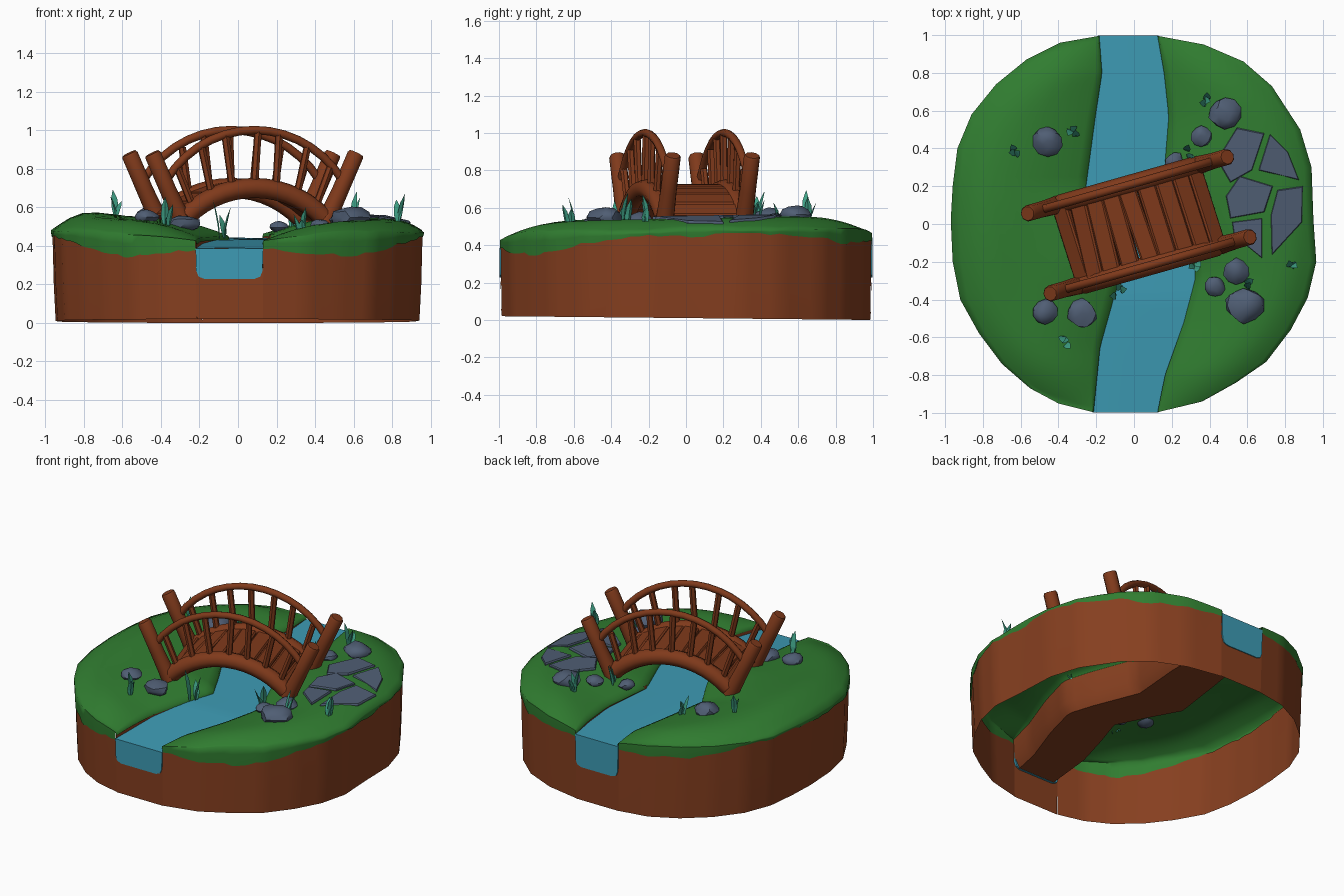
import bpy, bmesh, math, random
from mathutils import Vector, Matrix

if "Cube" in bpy.data.objects:
    bpy.data.objects.remove(bpy.data.objects["Cube"])
random.seed(4)


def material(name, rgb):
    m = bpy.data.materials.new(name)
    m.diffuse_color = (*rgb, 1)
    m.use_nodes = True
    m.node_tree.nodes["Principled BSDF"].inputs["Base Color"].default_value = m.diffuse_color
    return m


GRASS = material("grass green", (0.03, 0.205, 0.03))
DIRT = material("dirt brown", (0.24, 0.05, 0.014))
WOOD = material("wood brown", (0.215, 0.042, 0.011))
WATER = material("water blue", (0.047, 0.33, 0.46))
STONE = material("stone grey", (0.08, 0.112, 0.175))
REED = material("reed green", (0.05, 0.36, 0.24))


def make(name, verts, faces, mat, angle=35, flip=True):
    me = bpy.data.meshes.new(name)
    me.from_pydata([tuple(v) for v in verts], [], faces)
    me.materials.append(mat)
    if flip:
        bm = bmesh.new()
        bm.from_mesh(me)
        bmesh.ops.recalc_face_normals(bm, faces=bm.faces)
        bm.to_mesh(me)
        bm.free()
    if angle:
        me.shade_smooth()
        me.set_sharp_from_angle(angle=math.radians(angle))
    ob = bpy.data.objects.new(name, me)
    bpy.context.collection.objects.link(ob)
    return ob


def grid(rows):
    n = len(rows[0])
    f = [(i*n + j, i*n + j + 1, (i+1)*n + j + 1, (i+1)*n + j)
         for i in range(len(rows) - 1) for j in range(n - 1)]
    return [v for r in rows for v in r], f


def interp(tab, y):
    for (a, p), (b, q) in zip(tab, tab[1:]):
        if y <= b:
            return p + (q - p) * max(0, (y - a) / (b - a))
    return tab[-1][1]


# Outline of the island (back to front) and the two river banks as (y, x)
LEFT = [(-.19, .995), (-.39, .96), (-.57, .87), (-.73, .74), (-.86, .58), (-.935, .4),
        (-.96, .2), (-.97, .02), (-.96, -.2), (-.92, -.4), (-.82, -.58), (-.7, -.74),
        (-.55, -.87), (-.4, -.95), (-.22, -.995)]
RIGHT = [(.13, .995), (.37, .95), (.58, .86), (.73, .73), (.88, .5), (.94, .3), (.95, .02),
         (.965, -.2), (.92, -.39), (.83, -.56), (.7, -.73), (.54, -.84), (.36, -.94), (.13, -.995)]
BANK_L = [(-1, -.22), (-.65, -.185), (-.4, -.115), (-.2, -.05), (0, -.15), (.2, -.26),
          (.57, -.21), (.8, -.175), (1, -.19)]
BANK_R = [(-1, .13), (-.8, .17), (-.52, .27), (-.27, .335), (-.1, .28), (.2, .16),
          (.57, .19), (.8, .165), (1, .13)]


def rise(x, y):
    d = min(1, max(0, interp(BANK_L, y) - x, x - interp(BANK_R, y)) / .4)
    return d * (2 - d)


def ground(x, y):
    s = rise(x, y)
    f = (abs(x / .965) ** 2.3 + abs(y / .99) ** 2.3) ** (1 / 2.3)
    drop = min(1, max(0, (f - .8) / .2)) ** 2
    bump = .03 * math.exp(-((x + .76) / .18) ** 2 - (y / .45) ** 2)
    return .455 + .088 * s + bump + .018 * y - (.01 + .06 * s) * drop


def lip(x, y):   # height of the grass/dirt boundary on the outer wall
    z = interp([(.12, .39), (.35, .365), (.6, .345), (.8, .395), (.97, .45)], abs(x))
    return z + .085 * max(0, y) * min(1, abs(x) + .3)


def finer(pts, n=4):
    out = [(a[0] + (b[0]-a[0])*k/n, a[1] + (b[1]-a[1])*k/n)
           for a, b in zip(pts, pts[1:]) for k in range(n)]
    return out + [pts[-1]]


def floor(y):
    return .01 - .01 * y


# Grass halves with a ragged lip, and the dirt wall below it
COLS = [0, .06, .15, .28, .42, .56, .7, .8, .88, .95, 1]
for side, outline, bank in (("left", LEFT, BANK_L), ("right", RIGHT, BANK_R)):
    top, wall = [], []
    for x, y in finer(outline):
        b, sgn = interp(bank, y), 1 if side == "left" else -1
        row = [(b + (x-b)*t, y, ground(b + (x-b)*t, y)) for t in COLS]
        z = min(row[-1][2] - .02, lip(x, y)) + random.uniform(-.008, .008)
        edge = (b + .006 * sgn, y, row[0][2] - .02)      # grass lip over the bank
        top.append([edge] + row + [(x, y, (row[-1][2] * .6 + z * .4)), (x * .997, y * .998, z)])
        wall.append([(x*.992, y*.996, z + .01), (x*.985, y*.993, .2), (x*.975, y*.99, floor(y))])
    v, f = grid(top)
    if side == "left":
        f = [q[::-1] for q in f]
    make(side + "_grass", v, f, GRASS, 75, flip=False)
    v, f = grid(wall)
    if side == "left":
        f = [q[::-1] for q in f]
    make(side + "_dirt_wall", v, f, DIRT, 50, flip=False)

# River bed trough and the wall pieces under its ends
bed, water = [], []
for k in range(41):
    y = -.992 + 1.984 * k / 40
    l, r = interp(BANK_L, y), interp(BANK_R, y)
    h = ground(l, y) - .005
    bed.append([(l, y, h), (l + .005, y, .29), (l + .04, y, .23),
                (r - .04, y, .23), (r - .005, y, .29), (r, y, h)])
    z = interp([(-1, .385), (-.4, .43), (1, .44)], y)
    water.append([(l + .002, y, z), ((l + r) / 2, y, z + .003), (r - .002, y, z)])
v, f = grid(bed)
make("river_bed", v, f, DIRT, 40, flip=False)
for name, y, s in (("front", -.992, 1), ("back", .992, -1)):
    l, r = interp(BANK_L, y), interp(BANK_R, y)
    pts = [(l * .975, y * .995, floor(y)), (r * .975, y * .995, floor(y)), (r, y, .29),
           (r - .04, y, .23), (l + .04, y, .23), (l, y, .29)]
    make(name + "_wall_under_river", pts, [tuple(range(6))[::s]], DIRT, 0, flip=False)

# Water surface and the rounded falls at both ends
v, f = grid(water)
make("river_water", v, f, WATER, 40, flip=False)
for name, y, s in (("front", -.998, 1), ("back", .998, -1)):
    l, r, z = interp(BANK_L, y), interp(BANK_R, y), .385 if y < 0 else .44
    sec = [(l, z), (l + .003, .27), (l + .015, .24), (l + .045, .228),
           (r - .045, .228), (r - .015, .24), (r - .003, .27), (r, z)]
    vs = [(x, y, h) for x, h in sec] + [(x, y + .02 * s, h) for x, h in sec]
    fs = [tuple(range(8)), tuple(range(15, 7, -1))]
    fs += [(i, i + 8, (i+1) % 8 + 8, (i+1) % 8) for i in range(8)]
    make(name + "_waterfall", vs, fs, WATER, 30)

# ---- Bridge: built in a local frame (u along, v across), then turned ----
BRIDGE = Matrix.Translation((.025, -.007, 0)) @ Matrix.Rotation(math.radians(15.8), 4, 'Z')


def tube(name, path, radii, v, n=8):
    pts = [Vector((u, v, z)) for u, z in path]
    side, verts = Vector((0, 1, 0)), []
    for i, p in enumerate(pts):
        t = (pts[min(i+1, len(pts)-1)] - pts[max(i-1, 0)]).normalized()
        nrm, r = t.cross(side), radii[i] if isinstance(radii, (list, tuple)) else radii
        verts += [BRIDGE @ (p + r * (math.cos(a) * side + math.sin(a) * nrm))
                  for a in (2 * math.pi * k / n for k in range(n))]
    m = len(pts)
    faces = [(i*n + k, i*n + (k+1) % n, (i+1)*n + (k+1) % n, (i+1)*n + k)
             for i in range(m-1) for k in range(n)]
    faces += [tuple(range(n)), tuple(range((m-1)*n, m*n))]
    make(name, verts, faces, WOOD, 50)


def arc(half, apex, end, n=14):
    s = apex - end
    R = (half**2 + s**2) / (2 * s)
    a = math.asin(half / R)
    return [(R * math.sin(-a + 2*a*k/n), apex - R + R * math.cos(-a + 2*a*k/n))
            for k in range(n + 1)]


BEAM, RAIL = arc(.37, .70, .55), arc(.475, 1.0, .74)
for side, v in (("front", -.22), ("back", .22)):
    tube(side + "_beam", BEAM, .052, v)
    tube(side + "_handrail", RAIL, .022, v)
    for end, s in (("left", -1), ("right", 1)):
        tube(f"{side}_{end}_post", [(s*.38, .51), (s*.465, .69), (s*.545, .87), (s*.55, .88)],
             [.05, .044, .044, .038], v, 9)
    for k in range(7):   # balusters
        i = 2 * k + 1
        j = random.uniform(-.02, .02)
        tube(f"{side}_baluster_{k+1}", [BEAM[i], (RAIL[i][0] * .93 + j, RAIL[i][1])], .02, v, 6)

# Deck planks following the beams
deck = arc(.4, .705, .545, 18)
for k in range(9):
    u, z = deck[2*k + 1]
    t = Vector((deck[2*k + 2][0] - deck[2*k][0], 0, deck[2*k + 2][1] - deck[2*k][1]))
    w, t = t.length * .505, t.normalized()
    n, yaw = Vector((-t.z, 0, t.x)), random.uniform(-.012, .012)
    vs = []
    for y in (-.2, .2):
        for a, b in ((-1, -.02), (1, -.02), (1, .014), (.82, .022), (-.82, .022), (-1, .014)):
            vs.append(BRIDGE @ (Vector((u + yaw * y / .2, y, z)) + t * w * a + n * b))
    fs = [tuple(range(6)), tuple(range(6, 12))] + \
         [(i, (i+1) % 6, (i+1) % 6 + 6, i + 6) for i in range(6)]
    make(f"deck_plank_{k+1}", vs, fs, WOOD, 25)

# Paving slabs at the right end
SLABS = [[(.545, .51), (.69, .48), (.625, .285), (.51, .22), (.44, .34)],
         [(.72, .476), (.815, .38), (.873, .233), (.66, .285)],
         [(.56, .254), (.735, .2), (.69, .063), (.51, .03), (.487, .148)],
         [(.76, .18), (.894, .2), (.89, .01), (.73, -.164), (.725, .048)],
         [(.52, .01), (.677, .03), (.677, -.18), (.53, -.06)]]
for k, p in enumerate(SLABS):
    n = len(p)
    cx, cy = sum(q[0] for q in p) / n, sum(q[1] for q in p) / n
    vs = [(cx + (x-cx)*s, cy + (y-cy)*s, ground(x, y) + h)
          for s, h in ((1, -.02), (1, .008), (.96, .014)) for x, y in p]
    fs = [(r*n + i, r*n + (i+1) % n, (r+1)*n + (i+1) % n, (r+1)*n + i)
          for r in range(2) for i in range(n)]
    fs += [tuple(range(n)), tuple(range(2*n, 3*n))]
    make(f"paving_slab_{k+1}", vs, fs, STONE, 25)

# Loose stones: (x, y, radius)
for k, (x, y, r) in enumerate([(-.455, .44, .085), (-.47, -.465, .068), (-.275, -.475, .083),
                               (.585, -.43, .108), (.43, -.33, .057), (.54, -.25, .072),
                               (.48, .59, .09), (.355, .465, .057), (.215, .33, .055)]):
    bm = bmesh.new()
    bmesh.ops.create_icosphere(bm, subdivisions=2, radius=1)
    lean = [Vector([random.uniform(-1, 1) for _ in range(3)]).normalized() for _ in range(9)]
    for v in bm.verts:   # chip off random flat sides
        for d in lean:
            v.co -= d * max(0, v.co.dot(d) - .78)
        v.co = Vector((x + v.co.x * r, y + v.co.y * r, ground(x, y) + .016 + v.co.z * r * .62))
    me = bpy.data.meshes.new("stone")
    bm.to_mesh(me)
    bm.free()
    me.materials.append(STONE)
    me.shade_smooth()
    me.set_sharp_from_angle(angle=math.radians(35))
    bpy.context.collection.objects.link(bpy.data.objects.new(f"stone_{k+1}", me))

# Reed clumps: (x, y, height), three bent blades each
for k, (x, y, h) in enumerate([(-.625, .37, .14), (-.32, .48, .13), (.38, .64, .17),
                               (.28, .37, .15), (.825, -.215, .15), (.59, -.33, .16),
                               (.33, -.225, .15), (-.085, -.36, .2), (-.365, -.61, .15)]):
    vs, fs = [], []
    for b in range(3):
        a, hh = random.uniform(0, 6.28), h * (1, .8, .6)[b]
        bx, by = x + random.uniform(-.015, .015), y + random.uniform(-.025, .025)
        base, z0 = len(vs), ground(bx, by) - .01
        for t, w, lean in ((0, .009, 0), (.35, .02, .004), (.7, .017, .018), (1, .001, .035)):
            for c, o in ((-1, 0), (0, .4), (1, 0)):
                vs.append((bx + math.cos(a)*w*c - math.sin(a)*(lean + o*w),
                           by + math.sin(a)*w*c + math.cos(a)*(lean + o*w), z0 + t * hh))
        fs += [(base + r*3 + i, base + r*3 + (i+1) % 3, base + r*3 + 3 + (i+1) % 3, base + r*3 + 3 + i)
               for r in range(3) for i in range(3)]
    make(f"reed_clump_{k+1}", vs, fs, REED, 0)
